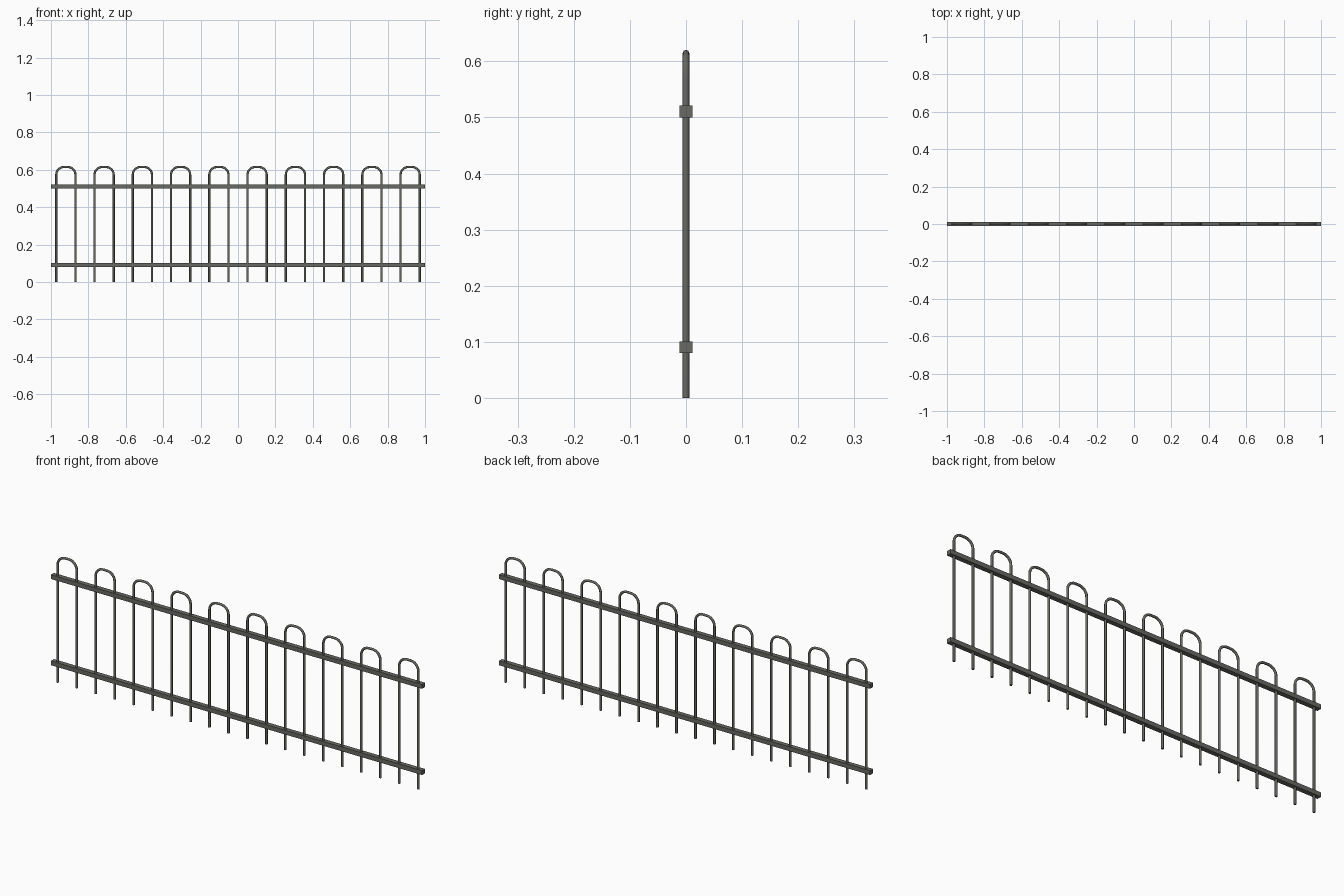
import bpy, bmesh, math
from mathutils import Vector

if "Cube" in bpy.data.objects:
    bpy.data.objects.remove(bpy.data.objects["Cube"])

steel = bpy.data.materials.new("weathered grey steel")
steel.diffuse_color = (0.14, 0.14, 0.125, 1)
steel.use_nodes = True
steel.node_tree.nodes["Principled BSDF"].inputs["Base Color"].default_value = steel.diffuse_color

R = 0.0058          # bar radius
HALF = 0.0513       # half the spacing between hoop legs
TOP = 0.6147        # centre line of the hoop top
CORNER = 0.041      # hoop corner radius
SIDES = 8


def finish(bm, name):
    bmesh.ops.recalc_face_normals(bm, faces=bm.faces)
    me = bpy.data.meshes.new(name)
    bm.to_mesh(me)
    bm.free()
    me.materials.append(steel)
    ob = bpy.data.objects.new(name, me)
    bpy.context.collection.objects.link(ob)
    return ob


def rail(name, z0, z1):
    bm = bmesh.new()
    bmesh.ops.create_cube(bm, size=1)
    for v in bm.verts:
        v.co = Vector((v.co.x * 2, v.co.y * 0.023, (z0 + z1) / 2 + v.co.z * (z1 - z0)))
    finish(bm, name)


def hoop_path():
    # (x, z, angle of the outward normal in the xz plane)
    pts = [(HALF, 0, 0)]
    for side in (1, -1):
        arc = []
        for i in range(7):
            a = math.pi / 2 * i / 6
            ang = a if side == 1 else math.pi / 2 + a
            arc.append((side * (HALF - CORNER) + CORNER * math.cos(ang),
                        TOP - CORNER + CORNER * math.sin(ang), ang))
        pts += arc
    pts.append((-HALF, 0, math.pi))
    return pts


def hoop(name, cx):
    bm = bmesh.new()
    rings = []
    for x, z, ang in hoop_path():
        ring = []
        for k in range(SIDES):
            t = 2 * math.pi * k / SIDES
            o = R * math.cos(t)
            ring.append(bm.verts.new((cx + x + o * math.cos(ang), R * math.sin(t),
                                      z + o * math.sin(ang))))
        rings.append(ring)
    for a, b in zip(rings, rings[1:]):
        for k in range(SIDES):
            n = (k + 1) % SIDES
            bm.faces.new((a[k], a[n], b[n], b[k]))
    bm.faces.new(rings[0])
    bm.faces.new(rings[-1])
    ob = finish(bm, name)
    for p in ob.data.polygons:
        p.use_smooth = len(p.vertices) == 4


# horizontal rails
rail("bottom_rail", 0.08, 0.101)
rail("top_rail", 0.50, 0.521)

# ten bent hoop bars
for i in range(10):
    hoop(f"hoop_bar_{i + 1}", -0.9205 + i * 1.841 / 9)
